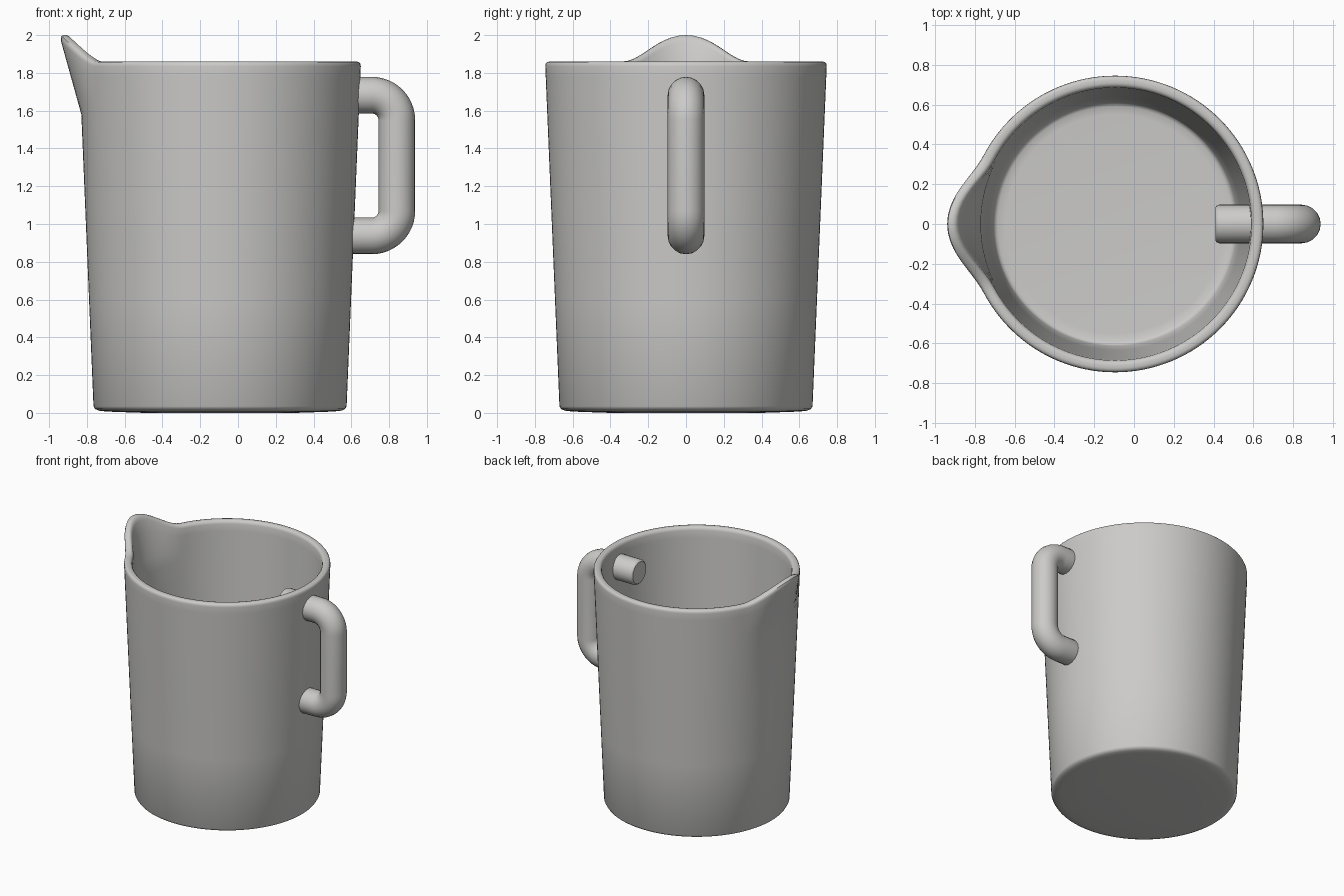
import bpy, bmesh, math

if "Cube" in bpy.data.objects:
    bpy.data.objects.remove(bpy.data.objects["Cube"])

AXIS_X = -0.095            # jug axis
SEGS = 128
SPOUT_Z, RIM_Z = 1.58, 1.86
SPOUT_ANGLE = math.radians(28)

grey = bpy.data.materials.new("light_grey")
grey.diffuse_color = (0.6, 0.595, 0.585, 1)
grey.use_nodes = True
grey.node_tree.nodes["Principled BSDF"].inputs["Base Color"].default_value = grey.diffuse_color


def finish(obj, angle):
    obj.data.materials.clear()
    obj.data.materials.append(grey)
    bpy.ops.object.select_all(action='DESELECT')
    obj.select_set(True)
    bpy.context.view_layer.objects.active = obj
    bpy.ops.object.shade_smooth_by_angle(angle=math.radians(angle))


def wall(z, inset=0.0):
    """Point on the tapered wall at height z."""
    return (0.67 + 0.075 * (z - 0.035) / (1.835 - 0.035) - inset, z)


def spout_point(r, z, a):
    """Pull the upper wall outward and up around the -x side."""
    d = abs(math.remainder(a - math.pi, 2 * math.pi))
    bell = 0.5 * (1 + math.cos(math.pi * d / SPOUT_ANGLE)) if d < SPOUT_ANGLE else 0
    t = max(0.0, (z - SPOUT_Z) / (RIM_Z - SPOUT_Z)) * bell
    r += 0.105 * t
    return (AXIS_X + r * math.cos(a), r * math.sin(a), z + 0.14 * t)


# Jug body: revolved wall profile, outside then over the rim and back inside
heights = [0.035, 0.6, 1.1, SPOUT_Z, 1.65, 1.72, 1.78, 1.835]
profile = [(0.4, 0.0), (0.60, 0.007), (0.643, 0.012), (0.662, 0.021)]
profile += [wall(z) for z in heights]
profile += [(0.743, 1.848), (0.736, 1.857), (0.725, RIM_Z), (0.708, RIM_Z),
            (0.697, 1.857), (0.689, 1.848)]
profile += [wall(z, 0.06) for z in reversed(heights[1:])]
profile += [wall(0.085, 0.06), (0.604, 0.07), (0.59, 0.063), (0.55, 0.06)]

bm = bmesh.new()
rings = []
for r, z in profile:
    rings.append([bm.verts.new(spout_point(r, z, 2 * math.pi * i / SEGS))
                  for i in range(SEGS)])
for low, high in zip(rings, rings[1:]):
    for i in range(SEGS):
        j = (i + 1) % SEGS
        bm.faces.new((low[i], low[j], high[j], high[i]))
bm.faces.new(rings[0][::-1])
bm.faces.new(rings[-1])
bmesh.ops.recalc_face_normals(bm, faces=bm.faces)
mesh = bpy.data.meshes.new("jug_body")
bm.to_mesh(mesh)
bm.free()
body = bpy.data.objects.new("jug_body", mesh)
bpy.context.collection.objects.link(body)
finish(body, 40)

# Handle: round tube whose ends pass through the wall
TOP, BOTTOM, OUT, BEND, END, TUBE = 1.682, 0.937, 0.841, 0.133, 0.41, 0.097
upper = [(END, TOP, 0.87), (END + 0.006, TOP, 0.95), (END + 0.018, TOP, 1.0)]
for k in range(13):
    a = math.pi / 2 * (1 - k / 12)
    upper.append((OUT - BEND + BEND * math.cos(a), TOP - BEND + BEND * math.sin(a), 1.0))
lower = [(x, TOP + BOTTOM - z, s) for x, z, s in reversed(upper)]
path = upper + lower

curve = bpy.data.curves.new("handle", 'CURVE')
curve.dimensions = '3D'
curve.bevel_depth = TUBE
curve.bevel_resolution = 8
curve.use_fill_caps = True
spline = curve.splines.new('POLY')
spline.points.add(len(path) - 1)
for p, (x, z, s) in zip(spline.points, path):
    p.co = (x, 0, z, 1)
    p.radius = s
handle = bpy.data.objects.new("handle", curve)
bpy.context.collection.objects.link(handle)
bpy.ops.object.select_all(action='DESELECT')
handle.select_set(True)
bpy.context.view_layer.objects.active = handle
bpy.ops.object.convert(target='MESH')
handle = bpy.context.view_layer.objects.active
handle.name = "handle"
finish(handle, 40)
